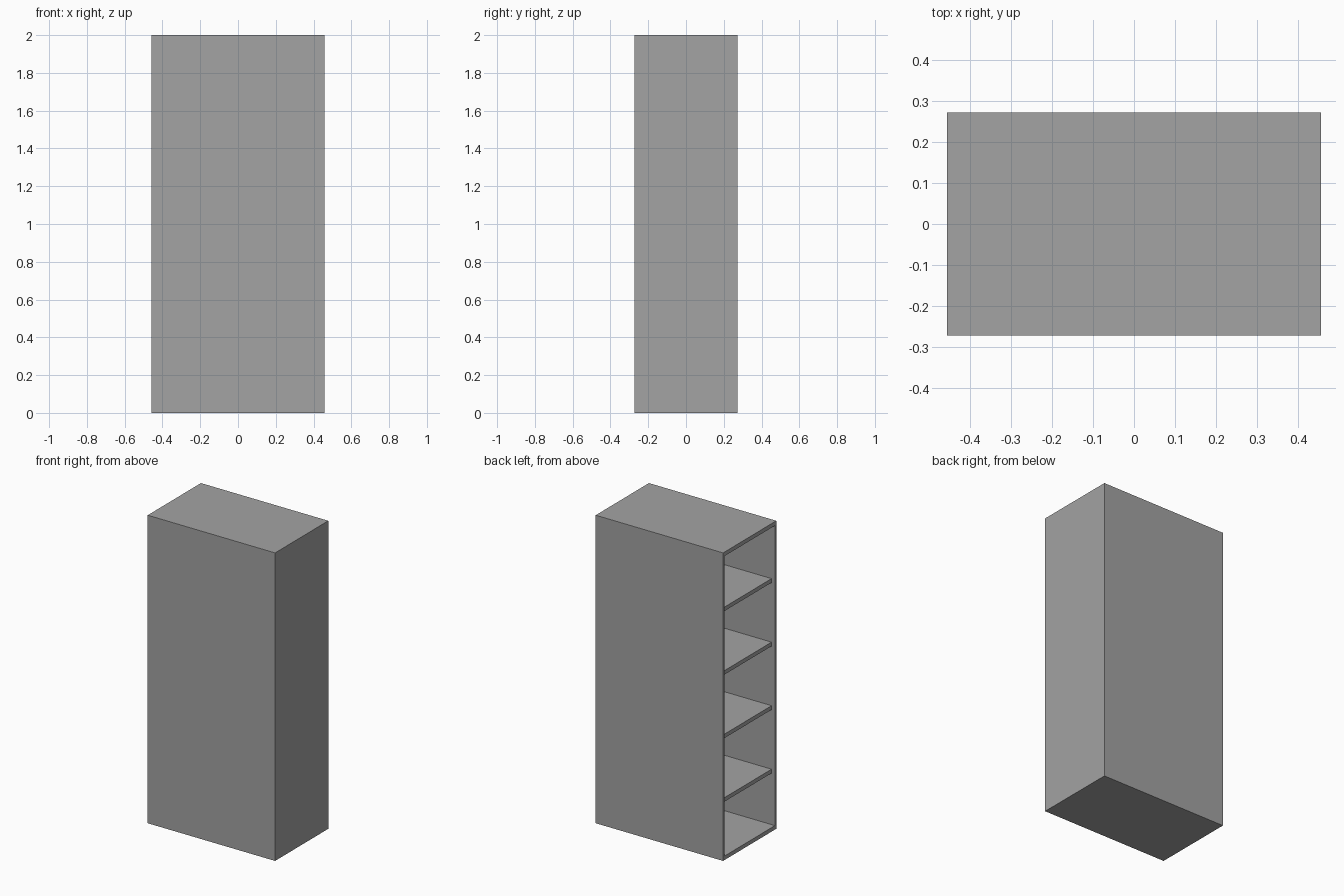
import bpy
import bmesh
from mathutils import Vector

cube = bpy.data.objects.get("Cube")
if cube:
    bpy.data.objects.remove(cube, do_unlink=True)

WIDTH, DEPTH, HEIGHT = 0.915, 0.546, 2.0
WALL, SLAB, BOARD = 0.02, 0.032, 0.026   # side wall, top and base, shelf thickness
RECESS = 0.02                            # shelves sit back from the opening

grey = bpy.data.materials.new("cabinet grey")
grey.use_nodes = True
colour = (0.366, 0.366, 0.366, 1)
grey.diffuse_color = colour
grey.node_tree.nodes["Principled BSDF"].inputs["Base Color"].default_value = colour


def box(bm, size, centre):
    verts = bmesh.ops.create_cube(bm, size=1)["verts"]
    for v in verts:
        v.co = Vector(a * b for a, b in zip(v.co, size)) + Vector(centre)


def finish(bm, name):
    bmesh.ops.recalc_face_normals(bm, faces=bm.faces)
    mesh = bpy.data.meshes.new(name)
    bm.to_mesh(mesh)
    bm.free()
    mesh.materials.append(grey)
    obj = bpy.data.objects.new(name, mesh)
    bpy.context.collection.objects.link(obj)


# Carcass: one box hollowed out through its open side
bm = bmesh.new()
box(bm, (WIDTH, DEPTH, HEIGHT), (0, 0, HEIGHT / 2))
opening = min(bm.faces, key=lambda f: f.calc_center_median().x)
middle = opening.calc_center_median()
bmesh.ops.inset_individual(bm, faces=[opening], thickness=WALL)
for v in opening.verts:
    v.co.z += (WALL - SLAB) * (1 if v.co.z > middle.z else -1)
hollow = bmesh.ops.extrude_face_region(bm, geom=[opening])["geom"]
if opening.is_valid:
    bmesh.ops.delete(bm, geom=[opening], context="FACES_ONLY")
for v in hollow:
    if isinstance(v, bmesh.types.BMVert):
        v.co.x += WIDTH - WALL
finish(bm, "carcass")

# Evenly spaced shelves
shelf_length = WIDTH - WALL - RECESS
for i in range(4):
    bm = bmesh.new()
    z = HEIGHT / 2 + (i - 1.5) * 0.4125 - 0.005
    box(bm, (shelf_length, DEPTH - 2 * WALL, BOARD), ((RECESS - WALL) / 2, 0, z))
    finish(bm, f"shelf_{i + 1}")
